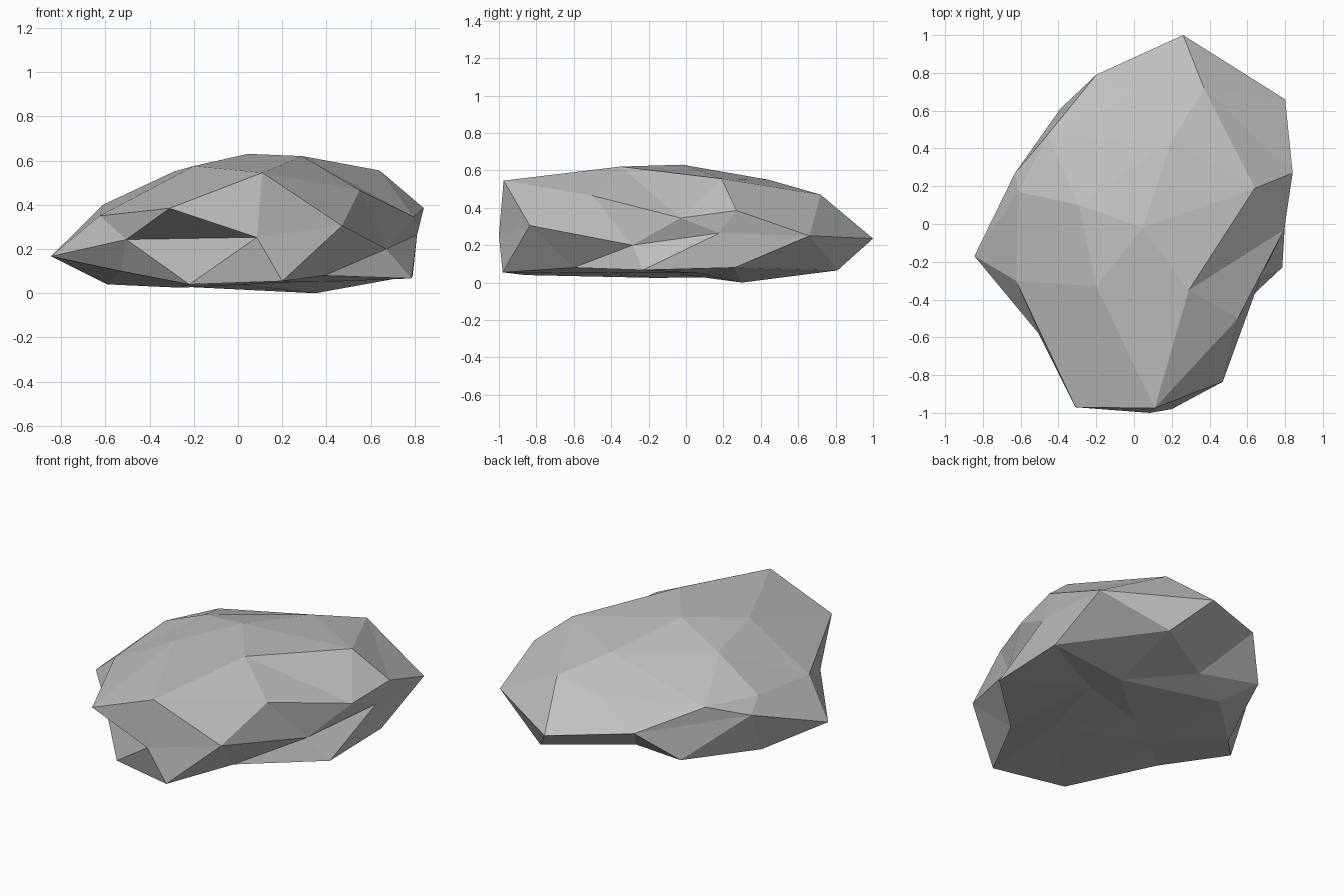
import bpy
import bmesh

default_cube = bpy.data.objects.get("Cube")
if default_cube:
    bpy.data.objects.remove(default_cube, do_unlink=True)


def make_material(name, value):
    """One flat grey, shown alike in the viewport and in a render."""
    material = bpy.data.materials.new(name)
    material.use_nodes = True
    colour = (value, value, value, 1)
    material.diffuse_color = colour
    shader = material.node_tree.nodes["Principled BSDF"]
    shader.inputs["Base Color"].default_value = colour
    shader.inputs["Roughness"].default_value = .9
    return material


# Stone profile: a peak, five loops running anticlockwise, and a base point
peak = (.045, -.02, .63)
crown_loop = [(.29, -.35, .62), (.64, .19, .555), (.2, .44, .55),
              (-.29, .1, .55), (-.2, -.33, .575)]
shoulder_loop = [(.55, -.5, .465), (.795, -.03, .345), (.84, .27, .385),
                 (.37, .72, .47), (.05, .7, .405), (-.46, .47, .4),
                 (-.61, .17, .4), (-.625, -.3, .35), (-.31, -.97, .384),
                 (.11, -.975, .545)]
waist_loop = [(.67, -.285, .2), (.81, .18, .265), (.8, .66, .25),
              (.26, 1, .235), (-.2, .79, .29), (-.63, .27, .32),
              (-.845, -.17, .167), (-.505, -.58, .243), (.085, -1, .253),
              (.47, -.835, .305)]
foot_loop = [(.39, -.6, .08), (.785, -.23, .067), (.79, .26, .08),
             (.42, .81, .065), (-.03, .53, .08), (-.39, .61, .11),
             (-.59, .11, .04), (-.53, -.43, .1), (-.22, -.86, .04),
             (.2, -.98, .055)]
under_loop = [(.37, .06, .05), (.35, .3, 0), (-.26, .43, .03),
              (-.26, -.17, .025), (.24, -.41, .05)]
base = (-.03, -.04, .045)


def add_cap(bm, pole, inner, outer, offset):
    """Close an outer loop with a fan, through a loop half its length."""
    count, total = len(inner), len(outer)
    for i, vert in enumerate(inner):
        following = inner[(i + 1) % count]
        before, middle, after = (
            outer[(2 * i + offset + step) % total] for step in (-1, 0, 1))
        bm.faces.new((vert, before, middle))
        bm.faces.new((vert, middle, after))
        bm.faces.new((vert, after, following))
        bm.faces.new((vert, following, pole))


def add_band(bm, upper, lower, shift):
    """Join two loops of equal length with a zigzag of triangles."""
    total = len(upper)
    for i, vert in enumerate(upper):
        left = lower[(i + shift) % total]
        right = lower[(i + shift + 1) % total]
        bm.faces.new((vert, left, right))
        bm.faces.new((vert, right, upper[(i + 1) % total]))


def build_rock():
    bm = bmesh.new()
    top, bottom = bm.verts.new(peak), bm.verts.new(base)
    crown, shoulder, waist, foot, under = (
        [bm.verts.new(point) for point in loop]
        for loop in (crown_loop, shoulder_loop, waist_loop,
                     foot_loop, under_loop))

    # Top, sides and underside
    add_cap(bm, top, crown, shoulder, 0)
    add_band(bm, shoulder, waist, -1)
    add_band(bm, waist, foot, 0)
    add_cap(bm, bottom, under, foot, 1)
    bmesh.ops.recalc_face_normals(bm, faces=bm.faces)

    # Flat facets
    for face in bm.faces:
        face.smooth = False
    mesh = bpy.data.meshes.new("rock")
    bm.to_mesh(mesh)
    bm.free()
    rock = bpy.data.objects.new("rock", mesh)
    bpy.context.collection.objects.link(rock)
    return rock


rock = build_rock()
rock.data.materials.append(make_material("stone grey", .52))
